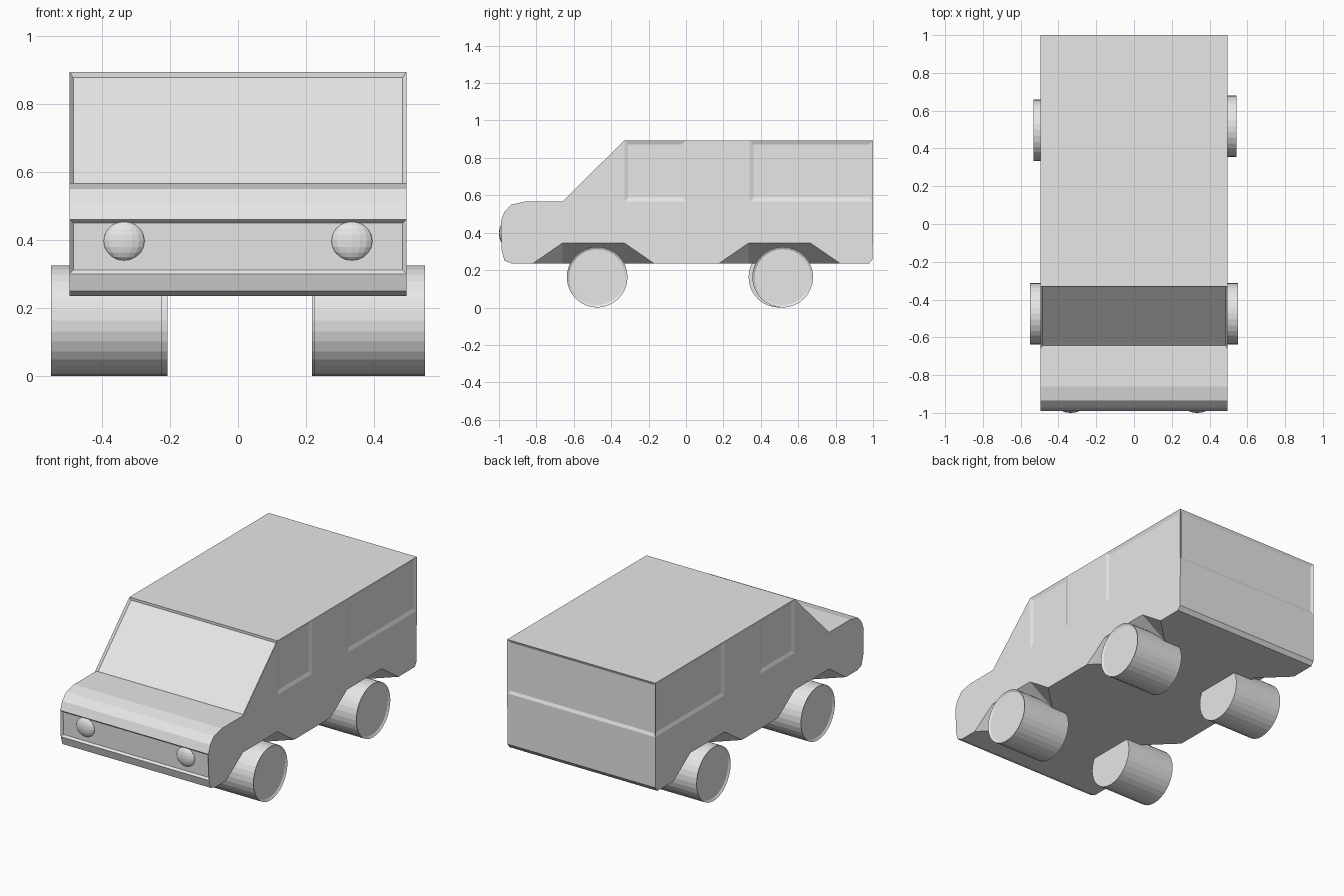
import bpy, bmesh, math
from mathutils import Matrix

if "Cube" in bpy.data.objects:
    bpy.data.objects.remove(bpy.data.objects["Cube"])

grey = bpy.data.materials.new("light_grey")
grey.use_nodes = True
grey.diffuse_color = (0.8, 0.8, 0.8, 1)
grey.node_tree.nodes["Principled BSDF"].inputs["Base Color"].default_value = (0.8, 0.8, 0.8, 1)

HALF = 0.495            # half the body width
FLOOR, BELT, ROOF = 0.235, 0.567, 0.893
ARCH_IN, ARCH_TOP = 0.33, 0.345


def finish(bm, name):
    bmesh.ops.recalc_face_normals(bm, faces=bm.faces)
    mesh = bpy.data.meshes.new(name)
    bm.to_mesh(mesh)
    bm.free()
    mesh.materials.append(grey)
    obj = bpy.data.objects.new(name, mesh)
    bpy.context.collection.objects.link(obj)
    return obj


def build_body():
    bm = bmesh.new()
    cache = {}

    def face(*points):
        verts = []
        for p in points:
            key = tuple(round(c, 4) for c in p)
            if key not in cache:
                cache[key] = bm.verts.new(key)
            verts.append(cache[key])
        return bm.faces.new(verts)

    nose = [(-0.93, FLOOR), (-0.97, 0.25), (-0.985, 0.3), (-0.99, 0.46),
            (-0.972, 0.51), (-0.935, 0.55), (-0.86, BELT)]
    cabin = [(-0.66, BELT), (-0.33, ROOF), (0, ROOF), (0.34, ROOF), (1, ROOF)]
    tail = [(1, BELT), (0.998, 0.26), (0.98, FLOOR)]
    outline = nose + cabin + tail

    # Skin over the nose, bonnet, windscreen, roof and tail
    strips = {}
    for a, b in zip(outline, outline[1:]):
        strips[a] = face((-HALF, *a), (HALF, *a), (HALF, *b), (-HALF, *b))

    # Sides, with flared wheel arches
    arches, floor_edge = [], []
    for c in (0.5, -0.495):
        arches += [(c + 0.325, FLOOR), (c + 0.165, ARCH_TOP),
                   (c - 0.165, ARCH_TOP), (c - 0.325, FLOOR)]
    belt = [(y, BELT) for y in (-0.33, 0, 0.34)]
    windows = []
    for s in (-1, 1):
        x = s * HALF
        lower = nose + [cabin[0]] + belt + tail + arches
        face(*[(x, *p) for p in lower])
        face((x, *cabin[0]), (x, *belt[0]), (x, *cabin[1]))
        low, high = belt + [tail[0]], cabin[1:]
        for i in range(3):
            f = face(*[(x, *p) for p in (low[i], low[i + 1], high[i + 1], high[i])])
            if i != 1:
                windows.append(f)
        # Sloping arch ceilings, down to the floor
        edge = [(x, *tail[-1])]
        for i in (0, 4):
            a, b, c, d = [(x, *p) for p in arches[i:i + 4]]
            bi, ci = [(s * ARCH_IN, p[1], FLOOR) for p in (b, c)]
            face(a, b, bi)
            face(b, c, ci, bi)
            face(c, d, ci)
            edge += [a, bi, ci, d]
        floor_edge.append(edge + [(x, *nose[0])])
    face(*floor_edge[0], *reversed(floor_edge[1]))

    # Recessed side windows, windscreen, rear window and grille panel
    bmesh.ops.recalc_face_normals(bm, faces=bm.faces)
    bmesh.ops.inset_individual(bm, faces=windows, thickness=0.03, depth=-0.008)
    bmesh.ops.inset_individual(bm, faces=[strips[cabin[-1]]], thickness=0.025, depth=-0.008)
    for key in (cabin[0], nose[2]):
        bmesh.ops.inset_individual(bm, faces=[strips[key]], thickness=0.015, depth=-0.012)
    return finish(bm, "body")


def wheel(name, x, y, side):
    bm = bmesh.new()
    turn = Matrix.Translation((x, y, 0.1625)) @ Matrix.Rotation(math.pi / 2, 4, "Y")
    bmesh.ops.create_cone(bm, cap_ends=True, segments=32, radius1=0.1625,
                          radius2=0.1625, depth=0.325, matrix=turn)
    bmesh.ops.recalc_face_normals(bm, faces=bm.faces)
    caps = [f for f in bm.faces if f.normal.x * side > 0.9]
    bmesh.ops.inset_individual(bm, faces=caps, thickness=0.013, depth=-0.008)
    finish(bm, name)


def headlight(name, x):
    bm = bmesh.new()
    shape = Matrix.Translation((x, -0.972, 0.397)) @ Matrix.Diagonal((0.062, 0.028, 0.058, 1))
    bmesh.ops.create_uvsphere(bm, u_segments=16, v_segments=10, radius=1, matrix=shape)
    finish(bm, name)


build_body()
wheel("front_right_wheel", -0.387, -0.475, -1)
wheel("front_left_wheel", 0.387, -0.475, 1)
wheel("rear_right_wheel", -0.37, 0.497, -1)
wheel("rear_left_wheel", 0.38, 0.517, 1)
headlight("right_headlight", -0.335)
headlight("left_headlight", 0.335)
